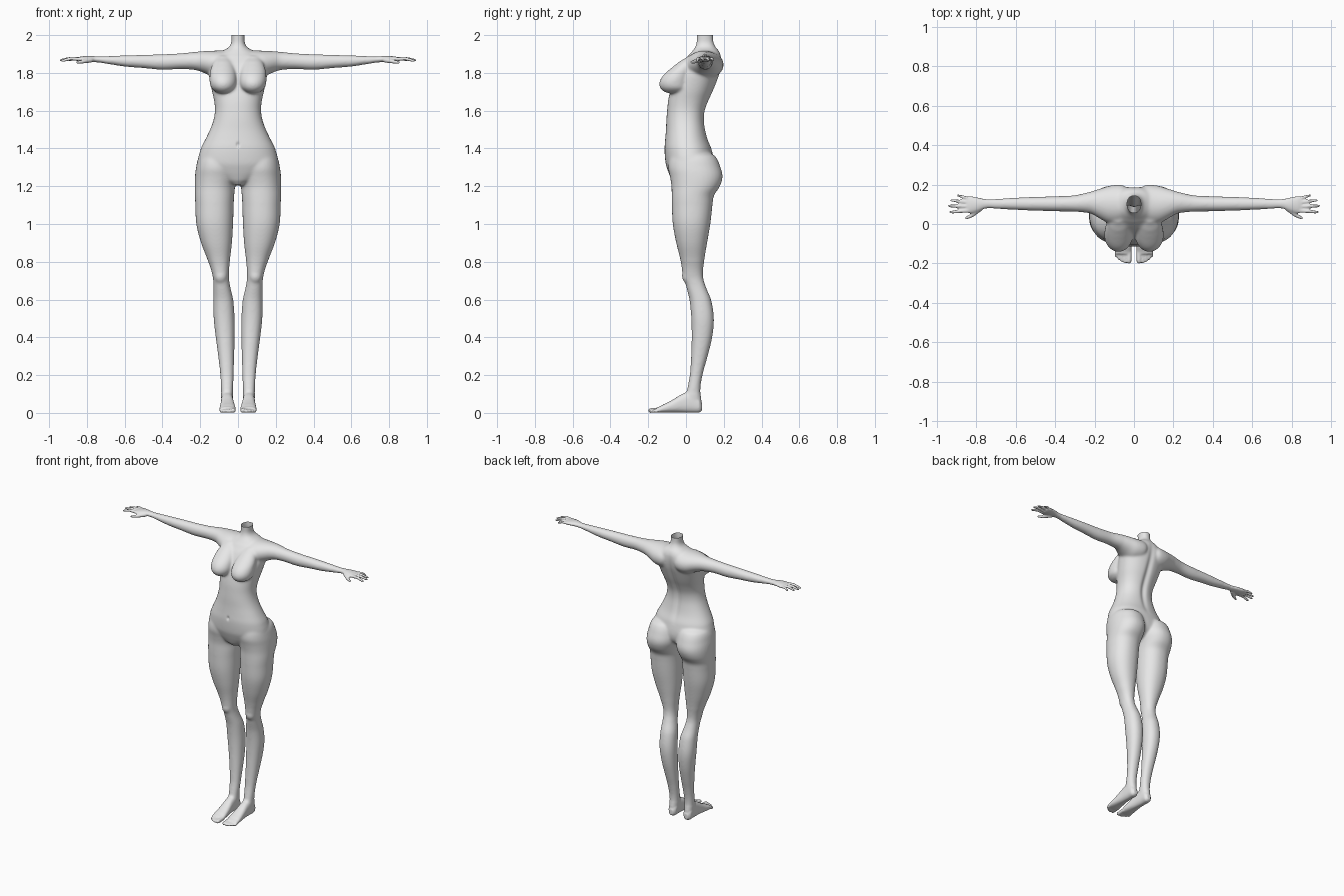
import bpy, bmesh, math
from mathutils import Vector, Matrix

bm = bmesh.new()
ORDER = {'x': lambda t, u, v: (t, u, v), 'y': lambda t, u, v: (u, t, v), 'z': lambda t, u, v: (u, v, t)}


def spline(a, b, c, d, f):
    return 0.5 * (2 * b + (c - a) * f + (2 * a - 5 * b + 4 * c - d) * f * f + (3 * b - a - 3 * c + d) * f ** 3)


def loft(axis, rings, side=1, power=1.0, n=32, steps=4):
    """Closed loft; each ring is (t, u0, u1, v0, v1) along the axis."""
    fine = []
    for i in range(len(rings) - 1):
        q = [rings[max(i - 1, 0)], rings[i], rings[i + 1], rings[min(i + 2, len(rings) - 1)]]
        for s in range(steps):
            r = [spline(*k, s / steps) for k in zip(*q)]
            r[0] = rings[i][0] + (rings[i + 1][0] - rings[i][0]) * s / steps
            fine.append(r)
    fine.append(rings[-1])
    loops = []
    for t, u0, u1, v0, v1 in fine:
        loop = []
        for k in range(n):
            a = 2 * math.pi * k / n
            c, s = math.cos(a), math.sin(a)
            u = (u0 + u1) / 2 + (u1 - u0) / 2 * math.copysign(abs(c) ** power, c)
            v = (v0 + v1) / 2 + (v1 - v0) / 2 * math.copysign(abs(s) ** power, s)
            x, y, z = ORDER[axis](t, u, v)
            loop.append(bm.verts.new((x * side, y, z)))
        loops.append(loop)
    for a, b in zip(loops, loops[1:]):
        for k in range(n):
            bm.faces.new((a[k], a[(k + 1) % n], b[(k + 1) % n], b[k]))
    bm.faces.new(loops[0][::-1])
    bm.faces.new(loops[-1])


def ball(center, radii, side=1):
    m = Matrix.Translation((center[0] * side, center[1], center[2])) @ Matrix.Diagonal((*radii, 1))
    bmesh.ops.create_uvsphere(bm, u_segments=20, v_segments=12, radius=1, matrix=m)


def digit(p, q, r0, r1, side):
    """Tapered rounded finger or toe from p to q."""
    ball(p, (r0,) * 3, side)
    ball(q, (r1,) * 3, side)
    a, b = Vector((p[0] * side, *p[1:])), Vector((q[0] * side, *q[1:]))
    m = Matrix.Translation((a + b) / 2) @ (b - a).to_track_quat('Z', 'Y').to_matrix().to_4x4()
    bmesh.ops.create_cone(bm, cap_ends=True, segments=14, radius1=r0, radius2=r1, depth=(b - a).length, matrix=m)


# Torso and neck
torso = [(1.205, .03, -.055, .04), (1.23, .09, -.075, .10), (1.27, .17, -.092, .14), (1.32, .212, -.108, .15),
         (1.40, .197, -.114, .135), (1.45, .172, -.110, .115), (1.50, .148, -.106, .103), (1.55, .130, -.104, .097),
         (1.60, .122, -.100, .102), (1.65, .126, -.095, .12), (1.70, .137, -.085, .143), (1.75, .147, -.07, .163),
         (1.80, .155, -.05, .18), (1.85, .148, -.022, .188), (1.89, .12, .01, .186), (1.915, .085, .033, .175),
         (1.935, .050, .048, .158), (1.96, .036, .056, .146), (2.0, .036, .056, .144), (2.03, .036, .056, .144)]
loft('z', [(z, -w, w, f, b) for z, w, f, b in torso], power=.9, n=48)

for s in (1, -1):
    # Leg with hip and buttock
    loft('z', [(1.40, .05, .15, -.05, .09), (1.36, .01, .205, -.085, .155), (1.30, .0, .222, -.095, .183),
               (1.25, .003, .228, -.085, .194), (1.20, .015, .229, -.077, .180), (1.15, .02, .228, -.076, .148),
               (1.10, .023, .226, -.075, .140), (1.0, .026, .221, -.07, .129), (.9, .032, .196, -.052, .112),
               (.8, .043, .158, -.028, .096), (.73, .048, .136, -.018, .090), (.68, .043, .130, -.002, .101),
               (.6, .025, .130, .018, .133), (.5, .018, .129, .028, .148), (.4, .018, .118, .030, .139),
               (.3, .020, .105, .027, .115), (.2, .023, .094, .020, .088), (.12, .026, .090, .005, .076),
               (.06, .028, .088, -.01, .082), (.02, .034, .08, .01, .08)], s, .92)
    # Kneecap
    ball((.092, .008, .725), (.034, .03, .04), s)
    # Foot
    loft('y', [(.086, .042, .072, .012, .05), (.07, .03, .086, .002, .08), (.03, .027, .089, .001, .115),
               (-.02, .024, .09, .002, .1), (-.07, .018, .094, .002, .07), (-.12, .013, .098, .001, .045),
               (-.152, .014, .097, .002, .03)], s, .8)
    # Toes
    for x, tip, r in ((.025, -.188, .0125), (.045, -.19, .0095), (.061, -.183, .009),
                      (.076, -.173, .0085), (.09, -.161, .008)):
        digit((x, -.135, .016), (x, tip, r), r * 1.1, r, s)
    # Breast
    loft('z', [(1.69, .06, .09, -.085, -.04), (1.70, .035, .12, -.117, .0), (1.72, .014, .142, -.137, .02),
               (1.75, .007, .15, -.141, .02), (1.785, .009, .15, -.123, .03), (1.82, .016, .145, -.085, .04),
               (1.86, .03, .13, -.035, .05), (1.89, .05, .11, .01, .05)], s)
    # Shoulder and arm
    loft('x', [(.01, .05, .17, 1.80, 1.905), (.06, .005, .198, 1.77, 1.918), (.12, .0, .195, 1.77, 1.918),
               (.17, .025, .180, 1.795, 1.916), (.22, .053, .164, 1.814, 1.912), (.3, .062, .146, 1.82, 1.904),
               (.4, .064, .141, 1.816, 1.899), (.5, .067, .138, 1.825, 1.896), (.6, .071, .134, 1.833, 1.893),
               (.7, .076, .128, 1.848, 1.889), (.75, .079, .126, 1.856, 1.888), (.79, .064, .134, 1.859, 1.890),
               (.83, .054, .142, 1.859, 1.887), (.85, .058, .14, 1.862, 1.883)], s)
    # Fingers
    for y0, x1, y1, z1, r in ((.068, .93, .060, 1.864, .0095), (.089, .938, .092, 1.867, .0095),
                              (.110, .925, .120, 1.867, .009), (.130, .892, .145, 1.866, .008)):
        mid = ((.84 + x1) / 2, (y0 + y1) / 2, 1.876)
        digit((.84, y0, 1.873), mid, r * 1.1, r, s)
        digit(mid, (x1, y1, z1), r, r * .75, s)
    # Thumb
    digit((.78, .078, 1.868), (.82, .045, 1.86), .014, .0105, s)
    digit((.82, .045, 1.86), (.85, .03, 1.856), .0105, .0075, s)

bmesh.ops.recalc_face_normals(bm, faces=bm.faces)
mesh = bpy.data.meshes.new("body")
bm.to_mesh(mesh)
bm.free()
body = bpy.data.objects.new("body", mesh)
bpy.context.collection.objects.link(body)

# Fuse all parts into one skin
mod = body.modifiers.new("fuse", 'REMESH')
mod.mode = 'VOXEL'
mod.voxel_size = .005
bpy.context.view_layer.objects.active = body
body.select_set(True)
bpy.ops.object.modifier_apply(modifier=mod.name)

bm = bmesh.new()
bm.from_mesh(body.data)
# Blend the joints, keeping hands and feet crisp
broad = [v for v in bm.verts if abs(v.co.x) < .74 and v.co.z > .1]
for i in range(14):
    bmesh.ops.smooth_vert(bm, verts=broad, factor=.5, use_axis_x=True, use_axis_y=True, use_axis_z=True)
for i in range(2):
    bmesh.ops.smooth_vert(bm, verts=bm.verts, factor=.5, use_axis_x=True, use_axis_y=True, use_axis_z=True)
# Spine groove and navel
for v in bm.verts:
    x, y, z = v.co
    if y > .06 and 1.38 < z < 1.92:
        v.co.y -= .012 * math.exp(-(x / .02) ** 2) * math.sin(math.pi * (z - 1.38) / .54)
    elif y < -.05 and abs(z - 1.42) < .05:
        v.co.y += .008 * math.exp(-(x / .008) ** 2 - ((z - 1.42) / .012) ** 2)
# Open neck
bmesh.ops.bisect_plane(bm, geom=bm.verts[:] + bm.edges[:] + bm.faces[:], plane_co=(0, 0, 2),
                       plane_no=(0, 0, 1), clear_outer=True)
bm.to_mesh(body.data)
bm.free()

skin = bpy.data.materials.new("plain_grey")
skin.diffuse_color = (.8, .8, .8, 1)
body.data.materials.clear()
body.data.materials.append(skin)
bpy.ops.object.shade_smooth()
